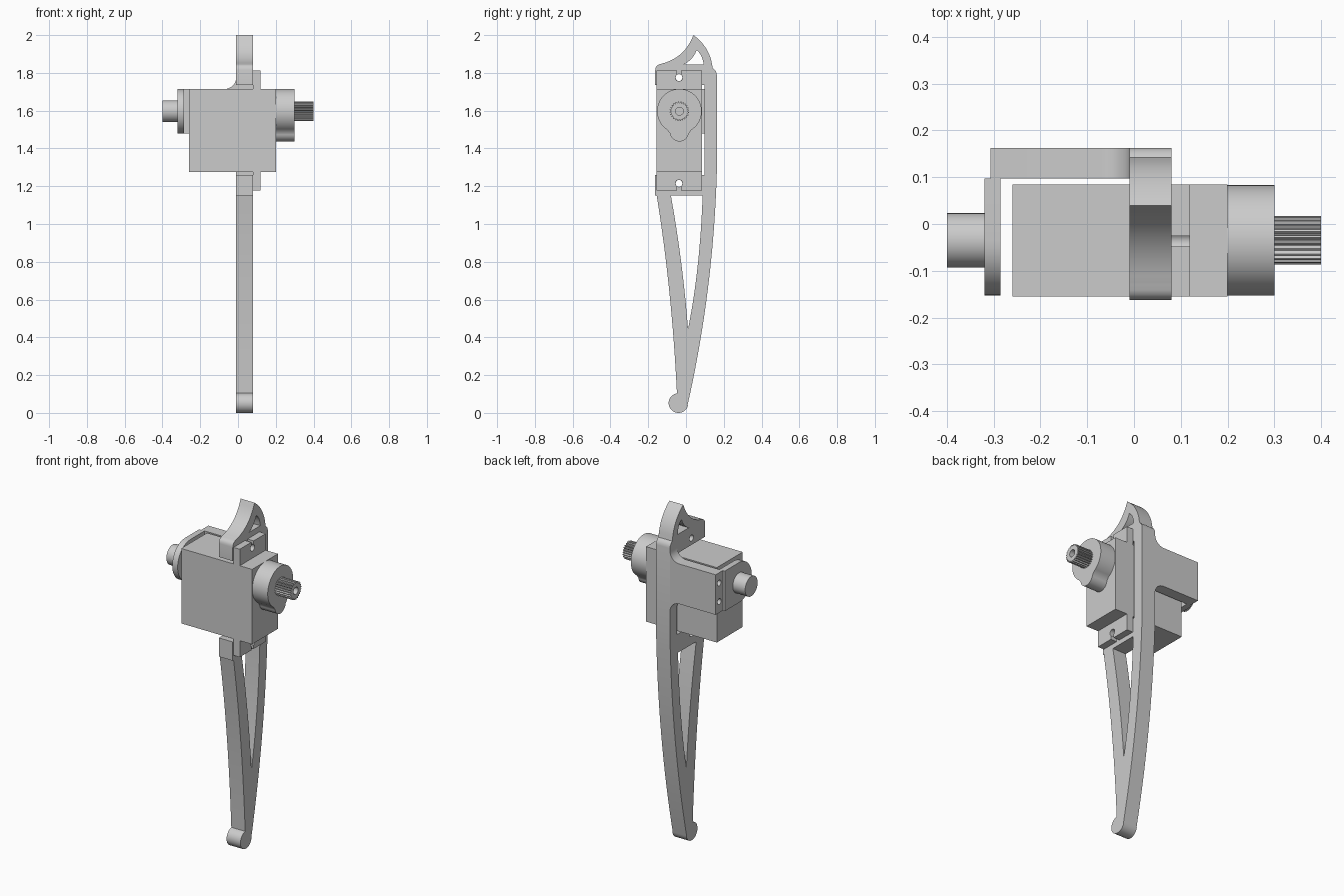
import bpy, bmesh, math
from mathutils import Matrix, Vector

if "Cube" in bpy.data.objects:
    bpy.data.objects.remove(bpy.data.objects["Cube"])

# Local profile axes -> world: "X" extrudes a (y, z) outline along x, "Y" an (x, z) outline along y
AXES = {"X": Matrix(((0, 0, 1), (1, 0, 0), (0, 1, 0))).to_4x4(),
        "Y": Matrix(((1, 0, 0), (0, 0, -1), (0, 1, 0))).to_4x4()}


def extrude(name, loops, lo, hi, axis="X"):
    """Extrude an outline (extra loops become holes) between two positions on an axis."""
    cu = bpy.data.curves.new(name, 'CURVE')
    cu.dimensions, cu.fill_mode, cu.extrude = '2D', 'BOTH', (hi - lo) / 2
    for pts in loops:
        sp = cu.splines.new('POLY')
        sp.points.add(len(pts) - 1)
        for p, (u, v) in zip(sp.points, pts):
            p.co = (u, v, 0, 1)
        sp.use_cyclic_u = True
    tmp = bpy.data.objects.new(name + "_outline", cu)
    bpy.context.collection.objects.link(tmp)
    dg = bpy.context.evaluated_depsgraph_get()
    me = bpy.data.meshes.new_from_object(tmp.evaluated_get(dg))
    bpy.data.objects.remove(tmp)
    mid = (lo + hi) / 2
    offset = Vector((mid, 0, 0)) if axis == "X" else Vector((0, mid, 0))
    bm = bmesh.new()
    bm.from_mesh(me)
    bmesh.ops.remove_doubles(bm, verts=bm.verts, dist=1e-5)
    bm.transform(Matrix.Translation(offset) @ AXES[axis])
    bmesh.ops.recalc_face_normals(bm, faces=bm.faces)
    bm.to_mesh(me)
    bm.free()
    ob = bpy.data.objects.new(name, me)
    bpy.context.collection.objects.link(ob)
    bpy.ops.object.select_all(action='DESELECT')
    ob.select_set(True)
    bpy.context.view_layer.objects.active = ob
    bpy.ops.object.shade_smooth_by_angle(angle=math.radians(30))
    return ob


def arc(c, r, a0, a1, n=24):
    return [(c[0] + r * math.cos(math.radians(a0 + (a1 - a0) * i / n)),
             c[1] + r * math.sin(math.radians(a0 + (a1 - a0) * i / n))) for i in range(n + 1)]


def circle(c, r, n=32):
    return arc(c, r, 0, 360, n)[:-1]


def bend(a, m, b, n=16):
    """Smooth curve from a to b passing through m."""
    a, m, b = Vector(a), Vector(m), Vector(b)
    k = 2 * m - (a + b) / 2
    return [tuple(a * (1 - t) ** 2 + k * 2 * t * (1 - t) + b * t * t)
            for t in (i / n for i in range(n + 1))]


def rect(u0, u1, v0, v1):
    return [(u0, v0), (u1, v0), (u1, v1), (u0, v1)]


AX = (-0.035, 1.597)          # pivot axis (y, z)
MID = 1.495                   # servo mid height
HOLES = [(-0.037, MID + 0.28), (-0.037, MID - 0.28)]

# Leg frame: foot, curved struts, servo cradle and crest
outline = (bend((0.008, 0.04), (0.115, 0.65), (0.163, 1.27))
           + bend((0.163, 1.79), (0.157, 1.81), (0.142, 1.825), 4)
           + bend((0.138, 1.845), (0.106, 1.93), (0.04, 2.0), 12)
           + bend((0.035, 1.99), (-0.028, 1.9), (-0.125, 1.85))
           + bend((-0.13, 1.848), (-0.154, 1.838), (-0.163, 1.815), 5)
           + [(-0.163, 1.735), (0.097, 1.735), (0.097, 1.26), (-0.163, 1.26), (-0.163, 1.15)]
           + bend((-0.155, 1.15), (-0.088, 0.64), (-0.048, 0.104))
           + arc((-0.04, 0.052), 0.052, 110, 350))
strut_gap = bend((-0.08, 1.15), (-0.026, 0.8), (0.01, 0.45)) + bend((0.012, 0.45), (0.062, 0.78), (0.088, 1.15))
crest_gap = (bend((-0.012, 1.845), (0.03, 1.876), (0.056, 1.92), 8)
             + bend((0.06, 1.917), (0.082, 1.887), (0.093, 1.845), 8))
extrude("leg_frame", [outline, strut_gap, crest_gap] + [circle(h, 0.018) for h in HOLES], -0.01, 0.08)

# Rear arm reaching round the servo, filleted into the frame
arm = ([(-0.25, 1.48)] + arc((-0.07, 1.42), 0.06, 90, 0, 8)
       + arc((-0.07, 1.775), 0.06, 0, -90, 8) + [(-0.25, 1.715)])
extrude("rear_arm", [arm], 0.097, 0.163, "Y")
extrude("rear_arm_end", [rect(0.097, 0.163, 1.48, 1.715), circle((0.13, 1.545), 0.017),
                         circle((0.13, 1.655), 0.017)], -0.307, -0.25)

# Pivot plate with rounded front, and its pin
extrude("pivot_plate", [[(0.097, 1.48), (0.097, 1.715)] + arc(AX, 0.118, 90, 270)], -0.32, -0.285)
extrude("pivot_pin", [circle(AX, 0.058, 48)], -0.4, -0.32)

# Servo case
extrude("servo_case", [rect(-0.155, 0.085, 1.275, 1.715)], -0.26, 0.2)

# Mounting ears with open screw slots, mirrored top and bottom
ear = ([(-0.155, 1.715), (0.085, 1.715), (0.085, 1.812), (-0.026, 1.812)]
       + arc(HOLES[0], 0.019, 55, -235) + [(-0.048, 1.812), (-0.155, 1.812)])
extrude("upper_ear", [ear], 0.08, 0.12)
extrude("lower_ear", [[(y, 2 * MID - z) for y, z in ear]], 0.08, 0.12)

# Gear housing: big round with a small lobe beneath
extrude("gear_housing", [arc(AX, 0.118, -58, 238, 56) + arc((AX[0], 1.487), 0.05, 190, 350)], 0.2, 0.3)

# Splined output shaft with screw hole
teeth = []
for i in range(24):
    for da, r in ((0, 0.044), (4, 0.052), (8, 0.052), (12, 0.044)):
        a = math.radians(i * 15 + da)
        teeth.append((AX[0] + r * math.cos(a), AX[1] + r * math.sin(a)))
extrude("output_shaft", [teeth, circle(AX, 0.021)], 0.3, 0.4)
